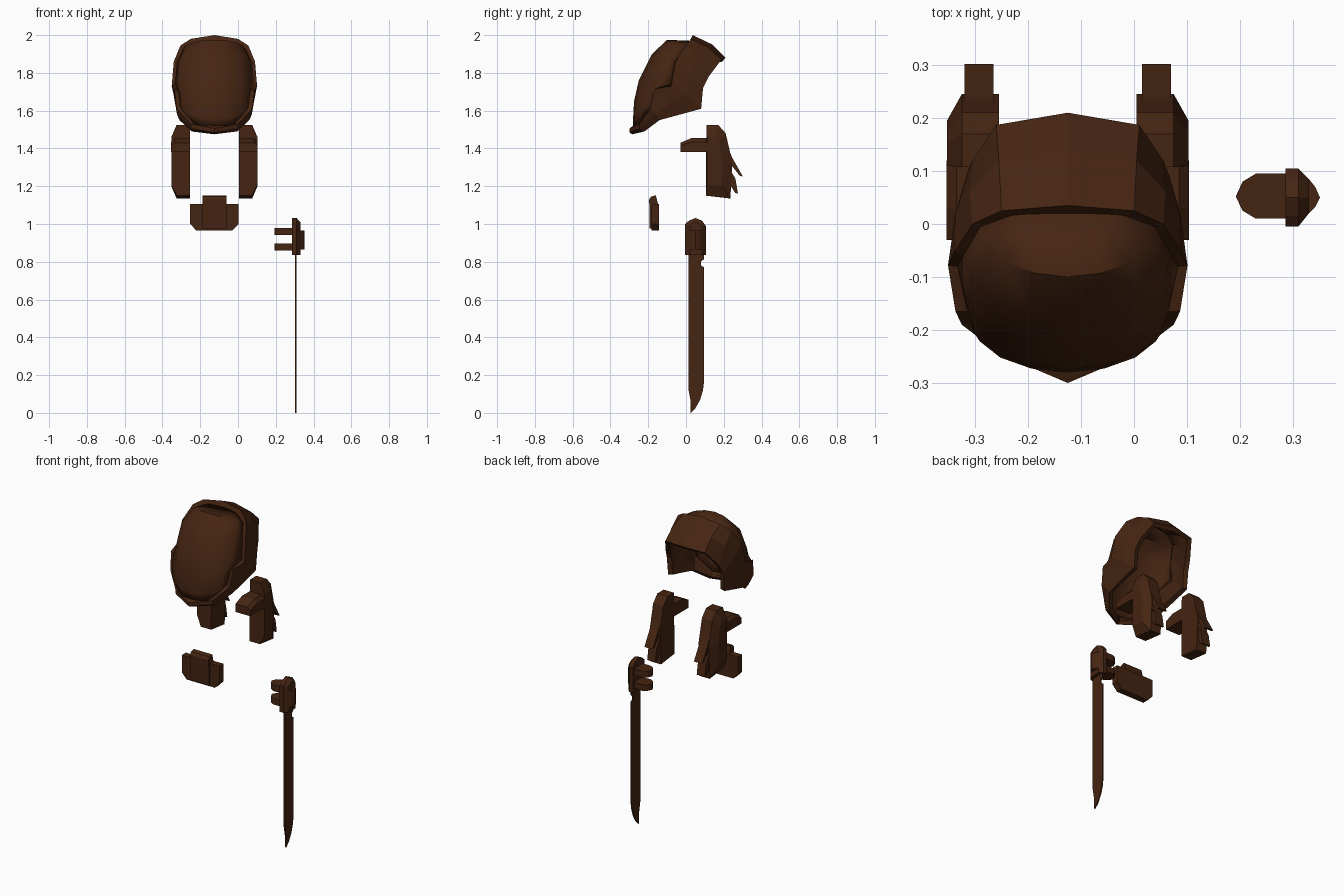
import bpy, bmesh, math

cube = bpy.data.objects.get("Cube")
if cube:
    bpy.data.objects.remove(cube, do_unlink=True)

CX = -0.125  # centre line of the worn armour
brown = bpy.data.materials.new("dark_brown")
brown.use_nodes = True
colour = (0.06, 0.018, 0.006, 1)
brown.diffuse_color = colour
brown.node_tree.nodes["Principled BSDF"].inputs["Base Color"].default_value = colour


def skin(name, rings, closed=True, caps=True, thick=0, smooth=False):
    """Skin rings of points, either capped or as a shell with thickness."""
    bm = bmesh.new()
    vs = [[bm.verts.new(p) for p in r] for r in rings]
    n = len(vs[0])
    for a, b in zip(vs, vs[1:]):
        for i in range(n if closed else n - 1):
            j = (i + 1) % n
            bm.faces.new((a[i], a[j], b[j], b[i]))
    if caps:
        bm.faces.new(vs[0])
        bm.faces.new(vs[-1])
    bmesh.ops.recalc_face_normals(bm, faces=bm.faces)
    me = bpy.data.meshes.new(name)
    bm.to_mesh(me)
    bm.free()
    me.materials.append(brown)
    ob = bpy.data.objects.new(name, me)
    bpy.context.collection.objects.link(ob)
    if thick:
        mod = ob.modifiers.new("thickness", "SOLIDIFY")
        mod.thickness = thick
        mod.offset = -1
    if smooth:
        bpy.ops.object.select_all(action="DESELECT")
        ob.select_set(True)
        bpy.context.view_layer.objects.active = ob
        bpy.ops.object.shade_smooth_by_angle(angle=math.radians(40))
    return ob


def slab_x(name, profile, x0, x1):
    """Extrude a (y, z) profile along x."""
    return skin(name, [[(x, y, z) for y, z in profile] for x in (x0, x1)])


def slab_z(name, profile, z0, z1):
    """Extrude an (x, y) profile along z."""
    return skin(name, [[(x, y, z) for x, y in profile] for z in (z0, z1)])


def hoop(half):
    """Close a half hoop, crown to chin, by mirroring it."""
    return ([(CX + u, y, z) for u, y, z in half]
            + [(CX - u, y, z) for u, y, z in half[-2:0:-1]])


# Helmet visor: centre profile and edge points from crown to chin
visor_mid = [(.02, 1.97), (-.10, 1.975), (-.18, 1.90), (-.25, 1.76),
             (-.275, 1.65), (-.28, 1.56), (-.28, 1.52)]
visor_edge = [(.11, .015, 1.955), (.165, -.005, 1.925), (.197, -.06, 1.86),
              (.208, -.08, 1.74), (.19, -.165, 1.70), (.18, -.185, 1.62),
              (.11, -.235, 1.53)]
rows = []
for (my, mz), (u, y, z) in zip(visor_mid, visor_edge):
    row = []
    for k in range(-4, 5):
        a = math.radians(k * 22.5)
        f = 1 - math.cos(a)
        row.append((CX + u * math.sin(a), my + (y - my) * f, mz + (z - mz) * f))
    rows.append(row)
skin("helmet_visor", rows, closed=False, caps=False, thick=.02, smooth=True)

# Helmet shell: face opening, front rim, middle, rear and lower rim
opening = [(0, .02, 1.968)] + visor_edge + [(0, -.28, 1.52)]
front = [(0, .035, 2.0), (.125, .025, 1.98), (.18, 0, 1.945),
         (.215, -.055, 1.86), (.226, -.078, 1.73), (.212, -.165, 1.715),
         (.20, -.19, 1.61), (.125, -.247, 1.53), (0, -.30, 1.505)]
middle = [(0, .14, 1.95), (.13, .12, 1.935), (.185, .06, 1.88),
          (.212, .02, 1.80), (.215, 0, 1.68), (.21, -.07, 1.65),
          (.198, -.16, 1.58), (.123, -.247, 1.505), (0, -.30, 1.485)]
rear = [(0, .21, 1.88), (.135, .187, 1.87), (.18, .12, 1.78),
        (.192, .09, 1.72), (.19, .08, 1.61), (.19, -.03, 1.58),
        (.185, -.14, 1.55), (.12, -.22, 1.49), (0, -.285, 1.475)]
skin("helmet_shell", [hoop(h) for h in (opening, front, middle, rear)],
     caps=False, thick=.028)

# Back thrusters, one each side
body = [(.108, 1.525), (.17, 1.525), (.21, 1.48), (.245, 1.33),
        (.235, 1.135), (.105, 1.15)]
outer = [(.11, 1.46), (.155, 1.46), (.175, 1.44), (.195, 1.33),
         (.19, 1.20), (.11, 1.21)]
arm = [(-.03, 1.38), (-.03, 1.43), (.03, 1.455), (.12, 1.455), (.12, 1.38)]
arm_outer = [(-.03, 1.38), (-.03, 1.415), (.03, 1.435), (.12, 1.435), (.12, 1.38)]
fins = {"upper": [(.225, 1.40), (.245, 1.35), (.302, 1.25), (.285, 1.255), (.225, 1.33)],
        "lower": [(.22, 1.31), (.262, 1.24), (.275, 1.16), (.26, 1.165), (.22, 1.23)]}
for side, s in (("left", 1), ("right", -1)):
    def ring(u, prof):
        return [(CX + s * u, y, z) for y, z in prof]
    skin(side + "_thruster_body",
         [ring(.13, body), ring(.20, body), ring(.228, outer)])
    skin(side + "_thruster_arm",
         [ring(.13, arm), ring(.21, arm), ring(.229, arm_outer)])
    for level, prof in fins.items():
        slab_x(side + "_" + level + "_fin", prof, CX + s * .14, CX + s * .195)

# Waist plate with a raised middle tab
plate = [(-.128, 1.105), (-.128, 1.0), (-.095, .965),
         (.095, .965), (.128, 1.0), (.128, 1.105)]
skin("waist_plate", [[(CX + u, y, z) for u, z in plate] for y in (-.182, -.142)])
slab_x("waist_tab", [(-.192, .975), (-.195, 1.13), (-.185, 1.145), (-.16, 1.152),
                     (-.148, 1.105), (-.148, .975)], CX - .063, CX + .063)

# Blade with a hooked tip and a notch near the guard
slab_x("blade", [(.012, .86), (.012, .13), (.025, .06), (.025, 0), (.05, .025),
                 (.075, .07), (.09, .12), (.096, .17), (.096, .77), (.08, .78),
                 (.08, .80), (.096, .815), (.096, .86)], .301, .309)

# Hilt, outer boss and wrist prongs
hilt = [(-.005, .835), (-.005, 1.0), (.015, 1.017), (.05, 1.032),
        (.085, 1.017), (.105, .99), (.105, .835)]
cap = [(.02, .835), (.02, .99), (.03, 1.0), (.05, 1.01),
       (.07, 1.0), (.085, .985), (.085, .835)]
skin("hilt", [[(x, y, z) for y, z in p]
              for x, p in ((.286, hilt), (.31, hilt), (.33, cap))])
slab_z("hilt_boss", [(.30, .012), (.33, .02), (.342, .032), (.351, .05),
                     (.342, .07), (.33, .085), (.30, .093)], .865, .965)
prong = [(.30, .01), (.23, .01), (.205, .025), (.192, .052),
         (.205, .08), (.23, .095), (.30, .095)]
slab_z("upper_prong", prong, .942, .98)
slab_z("lower_prong", prong, .86, .897)
